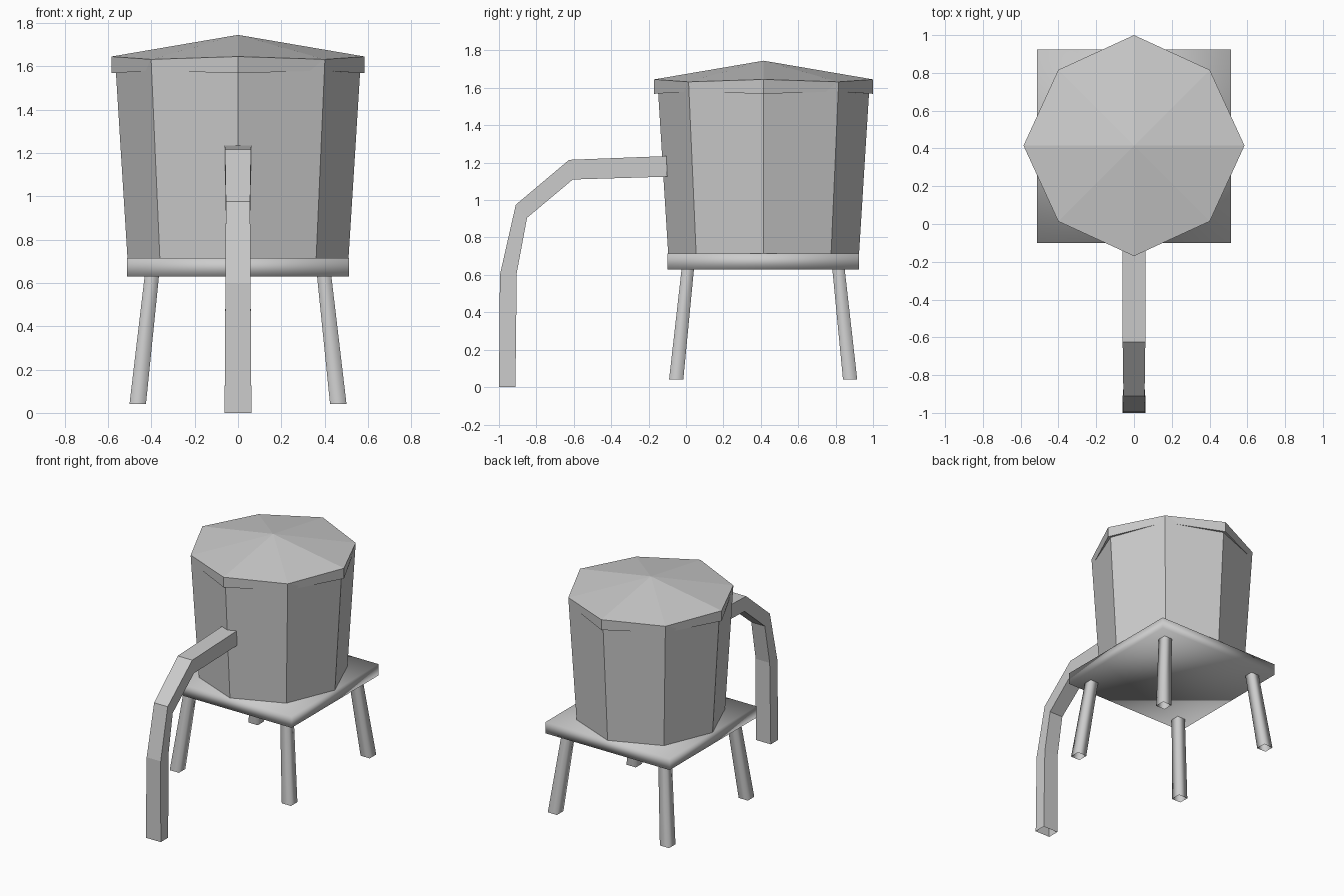
import bpy
from math import cos, sin, pi

if "Cube" in bpy.data.objects:
    bpy.data.objects.remove(bpy.data.objects["Cube"])

CY = 0.415  # y centre of the tank


def make(name, verts, faces, smooth=False):
    mesh = bpy.data.meshes.new(name)
    mesh.from_pydata(verts, [], faces)
    mesh.polygons.foreach_set("use_smooth", [smooth] * len(mesh.polygons))
    ob = bpy.data.objects.new(name, mesh)
    bpy.context.collection.objects.link(ob)
    return ob


def loft(name, rings, cap_start=False, cap_end=False, smooth=False):
    """Bridge equal-length vertex rings with quads."""
    n = len(rings[0])
    verts = [v for r in rings for v in r]
    faces = [(k*n + i, k*n + (i+1) % n, (k+1)*n + (i+1) % n, (k+1)*n + i)
             for k in range(len(rings) - 1) for i in range(n)]
    if cap_start:
        faces.append(tuple(reversed(range(n))))
    if cap_end:
        faces.append(tuple(range(len(verts) - n, len(verts))))
    return make(name, verts, faces, smooth)


def octagon(r_even, z_even, r_odd=None, z_odd=None):
    """Octagon ring whose side corners and diagonal corners may differ."""
    r_odd = r_even if r_odd is None else r_odd
    z_odd = z_even if z_odd is None else z_odd
    pts = []
    for i in range(8):
        r, z = ((r_even, z_even), (r_odd, z_odd))[i % 2]
        pts.append((r*cos(i*pi/4), CY + r*sin(i*pi/4), z))
    return pts


def square(x, y, z, h):
    return [(x-h, y-h, z), (x+h, y-h, z), (x+h, y+h, z), (x-h, y+h, z)]


# Tank walls, widening upwards
loft("tank", [octagon(0.51, 0.71), octagon(0.567, 1.625)], cap_start=True)

# Lid: slim rim with a low pitched top
rim = [octagon(0.562, 1.57, 0.55, 1.58),
       octagon(0.585, 1.568, 0.56, 1.58),
       octagon(0.585, 1.645, 0.567, 1.632)]
n = 8
verts = [v for r in rim for v in r] + [(0, CY, 1.745)]
faces = [(k*n + i, k*n + (i+1) % n, (k+1)*n + (i+1) % n, (k+1)*n + i)
         for k in range(2) for i in range(n)]
faces += [(16 + i, 16 + (i+1) % n, 24) for i in range(n)]
make("lid", verts, faces)

# Stand platform
loft("platform", [square(0, 0.4125, 0.63, 0.5125), square(0, 0.4125, 0.715, 0.5125)],
     True, True, smooth=True)

# Four splayed legs
for sx, side in ((-1, "left"), (1, "right")):
    for sy, end in ((-1, "front"), (1, "back")):
        loft(f"{end}_{side}_leg",
             [square(sx*0.463, 0.4125 + sy*0.465, 0.04, 0.038),
              square(sx*0.397, 0.4125 + sy*0.402, 0.64, 0.033)], smooth=True)

# Bent square spout: (outer y, outer z, inner y, inner z, half width)
path = [(-1.0, 0.0, -0.912, 0.0, 0.062),
        (-0.995, 0.6, -0.905, 0.61, 0.058),
        (-0.91, 0.975, -0.85, 0.905, 0.056),
        (-0.625, 1.215, -0.605, 1.11, 0.06),
        (-0.105, 1.235, -0.1, 1.125, 0.062)]
loft("spout", [[(-w, a, b), (w, a, b), (w, c, d), (-w, c, d)] for a, b, c, d, w in path])
